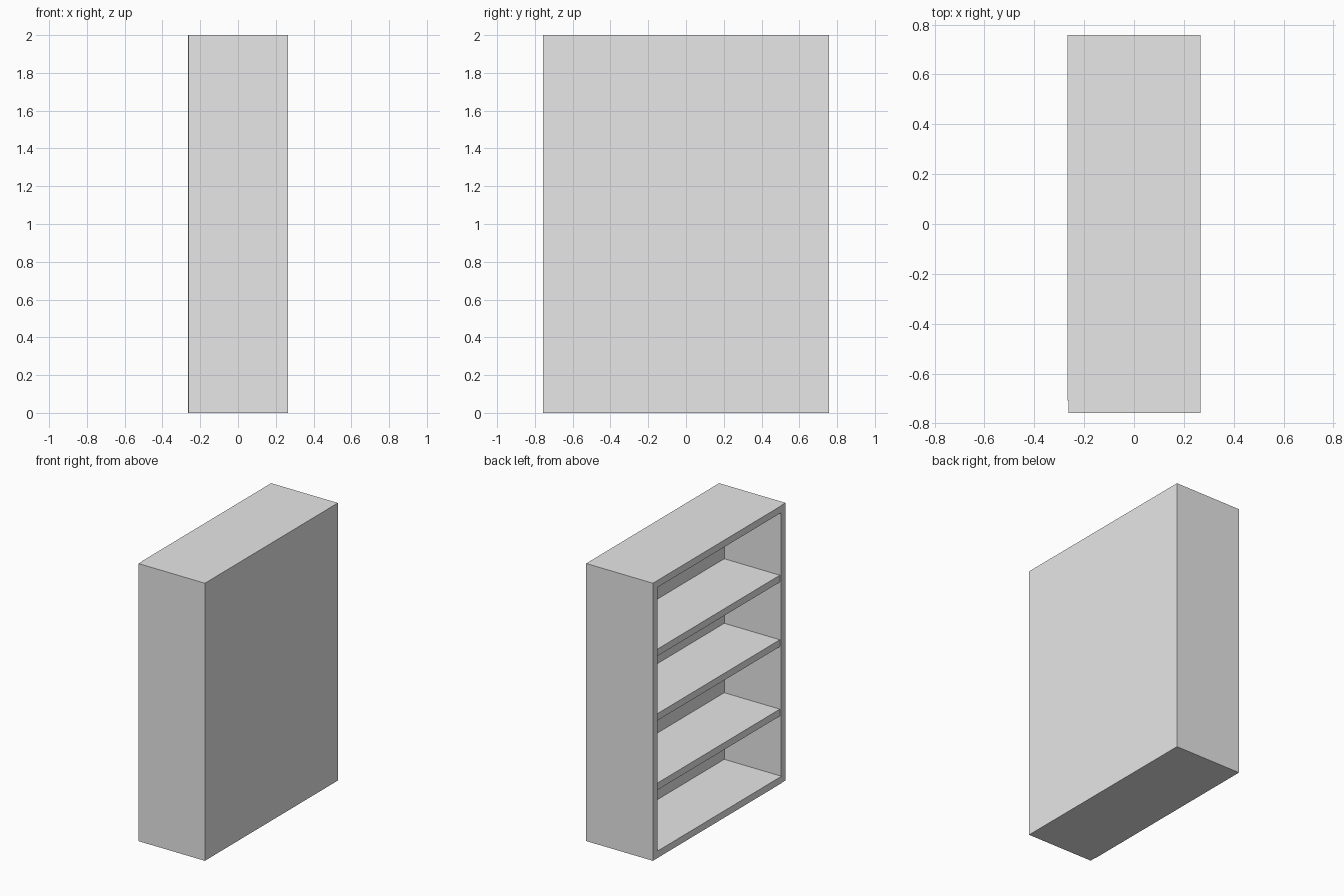
import bpy

default = bpy.data.objects.get("Cube")
if default:
    bpy.data.objects.remove(default, do_unlink=True)

grey = bpy.data.materials.new("light_grey")
grey.use_nodes = True
colour = (0.8, 0.8, 0.8, 1)
grey.diffuse_color = colour
grey.node_tree.nodes["Principled BSDF"].inputs["Base Color"].default_value = colour


def board(name, x, y, z):
    """Add a box spanning the given (low, high) range on each axis."""
    spans = (x, y, z)
    bpy.ops.mesh.primitive_cube_add(size=1, location=[(a + b) / 2 for a, b in spans])
    obj = bpy.context.object
    obj.name = name
    obj.scale = [b - a for a, b in spans]
    bpy.ops.object.transform_apply(location=False, rotation=False, scale=True)
    obj.data.materials.append(grey)
    return obj


D, W, H = 0.266, 0.757, 2.0     # half depth, half width, height
T = 0.05                        # board thickness
BACK = 0.19                     # inner face of the back panel
depth = (-D, BACK)
inner = (-W + T, W - T)

# Carcass: the open side faces -x
board("back_panel", (BACK, D), (-W, W), (0, H))
board("side_panel_rear", depth, (W - T, W), (0, H))
board("side_panel_front", (-D + 0.003, BACK), (-W, -W + T), (0, H))
board("top_board", depth, inner, (H - T, H))
board("bottom_board", depth, inner, (0, T))

# Shelves, set slightly back from the opening
for i, top in enumerate((0.53, 1.03, 1.495), 1):
    board(f"shelf_{i}", (-D + 0.013, BACK), inner, (top - T, top))
